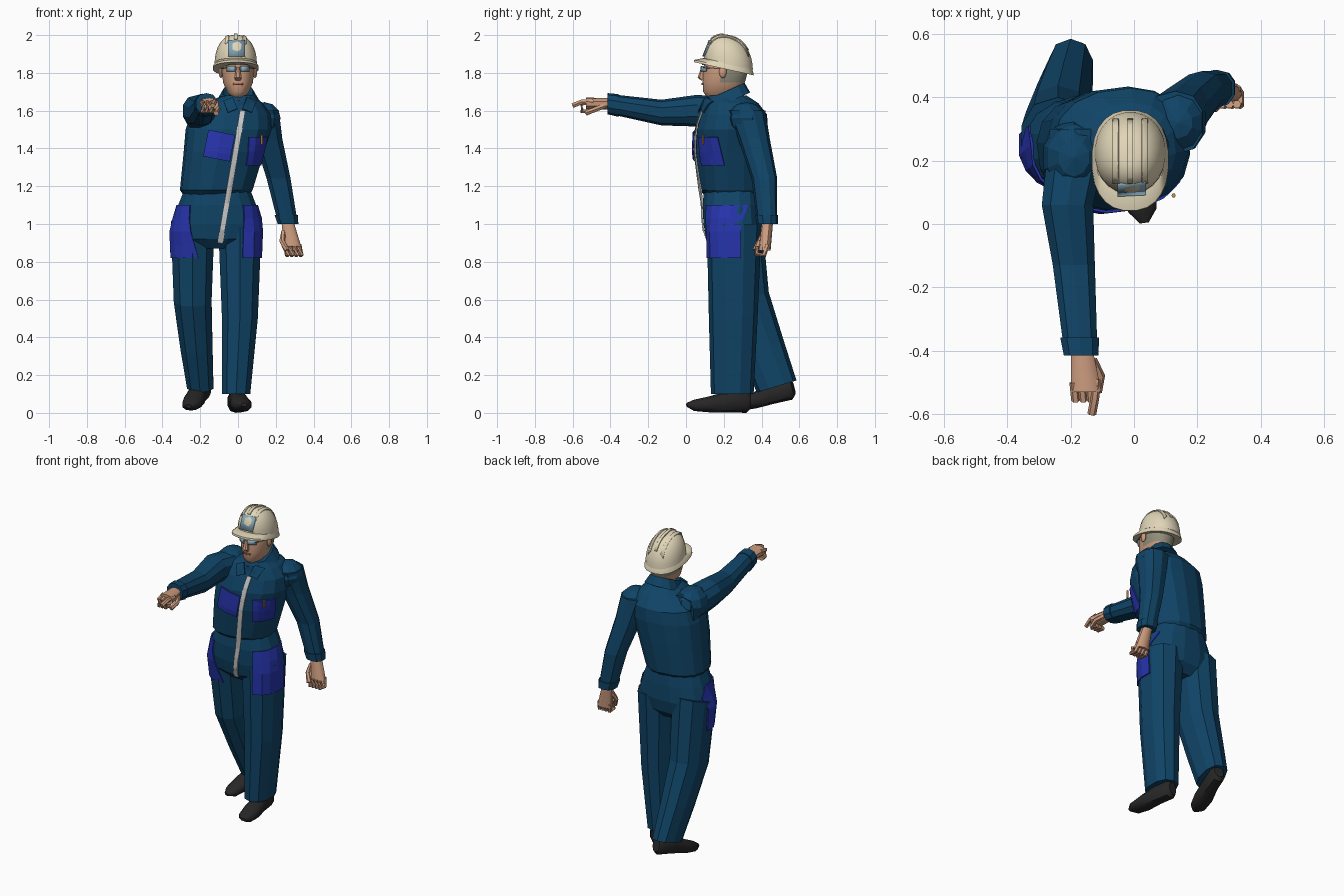
import bpy, bmesh, math
from mathutils import Vector, Matrix
from mathutils.bvhtree import BVHTree

X, Y, Z = Vector((1, 0, 0)), Vector((0, 1, 0)), Vector((0, 0, 1))

cube = bpy.data.objects.get("Cube")
if cube:
    bpy.data.objects.remove(cube, do_unlink=True)


def material(name, red, green, blue):
    colour = (red, green, blue, 1)
    mat = bpy.data.materials.new(name)
    mat.use_nodes = True
    mat.diffuse_color = colour
    mat.node_tree.nodes["Principled BSDF"].inputs["Base Color"].default_value = colour
    return mat


SUIT = material("navy_suit", .005, .058, .135)
POCKET = material("blue_pocket", .02, .035, .42)
ZIP = material("zip_grey", .6, .6, .6)
SHELL = material("helmet_cream", .75, .67, .48)
GLASS = material("pale_glass", .25, .41, .5)
SKIN = material("skin", .6, .33, .21)
HAIR = material("grey_hair", .28, .27, .2)
SHOE = material("black_leather", .02, .02, .02)
BRASS = material("brass", .55, .28, .06)
LIP = material("lip", .36, .13, .09)


def add_object(name, bm, mat):
    """Turn a bmesh into an object; only the suit and its plates stay flat."""
    bmesh.ops.recalc_face_normals(bm, faces=bm.faces[:])
    mesh = bpy.data.meshes.new(name)
    bm.to_mesh(mesh)
    bm.free()
    mesh.materials.append(mat)
    obj = bpy.data.objects.new(name, mesh)
    bpy.context.scene.collection.objects.link(obj)
    if mat not in (SUIT, POCKET, ZIP):
        bpy.ops.object.select_all(action='DESELECT')
        obj.select_set(True)
        bpy.context.view_layer.objects.active = obj
        bpy.ops.object.shade_smooth_by_angle(angle=math.radians(40))
    return obj


def bridge(name, rings, mat):
    """Join rings of points into a closed skin."""
    bm = bmesh.new()
    rows = [[bm.verts.new(point) for point in ring] for ring in rings]
    for low, high in zip(rows, rows[1:]):
        for i in range(len(low)):
            bm.faces.new((low[i - 1], low[i], high[i], high[i - 1]))
    bm.faces.new(rows[0])
    bm.faces.new(rows[-1])
    return add_object(name, bm, mat)


def loft(name, sections, mat, sides=12, u=X, v=Y, power=.85):
    """Each section is x, y, z, half width along u and half depth along v."""
    def rounded(value):
        return math.copysign(abs(value) ** power, value)

    angles = [math.tau * (i + .5) / sides for i in range(sides)]
    return bridge(name, [[Vector((x, y, z)) + u * width * rounded(math.cos(angle))
                          + v * depth * rounded(math.sin(angle)) for angle in angles]
                         for x, y, z, width, depth in sections], mat)


def limb(name, path, start, end, mat, u=X, v=Y):
    """Loft along a path whose half sizes run evenly from start to end."""
    sections = []
    for i, point in enumerate(path):
        size = Vector(start).lerp(Vector(end), i / (len(path) - 1))
        sections.append((*point, *size))
    return loft(name, sections, mat, 10, u, v)


def tube(name, points, radius, mat):
    """Slim round bar that follows a few points."""
    points = [Vector(point) for point in points]
    rings = []
    for i, point in enumerate(points):
        ahead = points[min(i + 1, len(points) - 1)] - points[max(i - 1, 0)]
        turn = ahead.to_track_quat('Z', 'Y').to_matrix()
        spokes = [Vector((math.cos(math.tau * k / 6), math.sin(math.tau * k / 6), 0)) for k in range(6)]
        rings.append([point + turn @ (spoke * radius) for spoke in spokes])
    return bridge(name, rings, mat)


def ball(name, centre, size, mat):
    bm = bmesh.new()
    place = Matrix.Translation(centre) @ Matrix.Diagonal((*size, 1))
    bmesh.ops.create_uvsphere(bm, u_segments=10, v_segments=6, radius=1, matrix=place)
    return add_object(name, bm, mat)


def drape(name, centre, width, height, targets, mat, toward=Y, up=Z, steps=4, gap=.007):
    """Thin plate pressed along a direction onto the target surfaces."""
    verts, polys = [], []
    for target in targets:
        base = len(verts)
        verts += [vert.co.copy() for vert in target.data.vertices]
        polys += [[base + i for i in poly.vertices] for poly in target.data.polygons]
    tree = BVHTree.FromPolygons(verts, polys)
    toward = toward.normalized()
    across = toward.cross(up)
    bm = bmesh.new()
    bmesh.ops.create_grid(bm, x_segments=steps, y_segments=steps, size=.5)
    for vert in bm.verts:
        point = Vector(centre) + across * width * vert.co.x + up * height * vert.co.y
        hit = tree.ray_cast(point - toward * .3, toward, .6)[0] or tree.find_nearest(point)[0]
        vert.co = hit - toward * gap
    plate = add_object(name, bm, mat)
    solid = plate.modifiers.new("thickness", 'SOLIDIFY')
    solid.thickness, solid.offset = .008, 0


# Coverall body, the jacket turned a little towards the pointing arm
jacket = loft("jacket", [
    (-.115, .245, 1.15, .17, .14), (-.115, .24, 1.18, .19, .17), (-.075, .235, 1.38, .21, .19),
    (-.05, .24, 1.5, .225, .19), (-.04, .25, 1.58, .21, .175), (-.02, .24, 1.64, .15, .14),
    (0, .22, 1.68, .08, .1)], SUIT, 16, Vector((1, .13, 0)), Vector((-.13, 1, 0)))
hips = loft("hips", [
    (-.11, .25, .87, .12, .1), (-.11, .25, .92, .225, .145), (-.11, .25, 1, .24, .16),
    (-.11, .245, 1.1, .21, .16), (-.11, .245, 1.2, .17, .15)], SUIT, 16)
right_leg = limb("right_trouser_leg", [(-.24, .26, 1), (-.24, .31, .6), (-.22, .4, .35), (-.2, .48, .14)],
                 (.12, .14), (.073, .105), SUIT, v=Y + Z * .3)
left_leg = limb("left_trouser_leg", [(.01, .255, 1), (.01, .25, .5), (-.01, .245, .1)],
                (.12, .145), (.078, .113), SUIT)
suit = [jacket, hips, right_leg, left_leg]

# Collar rising to the back, with two points in front
collar = loft("collar", [(0, .215, 1.64, .115, .125), (0, .205, 1.7, .08, .105),
                         (0, .205, 1.69, .065, .09)], SUIT, 14, v=Y + Z * .45)
for side, s in (("right", -1), ("left", 1)):
    drape(side + "_collar_point", (.01 + s * .05, .1, 1.63), .05, .06, [jacket, collar], SUIT,
          up=Z + X * s * .4, gap=.012)

# Sleeves with shoulder caps and cuffs
right_path = [(-.17, .3, 1.56), (-.21, .06, 1.6), (-.19, -.13, 1.59), (-.167, -.415, 1.637)]
left_path = [(.13, .32, 1.6), (.16, .36, 1.45), (.215, .415, 1.24), (.265, .43, 1)]
for side, path, start, depth in (("right", right_path, (.1, .1), Z), ("left", left_path, (.09, .1), Y)):
    limb(side + "_sleeve", path, start, (.054, .052), SUIT, v=depth)
    wrist, elbow = Vector(path[-1]), Vector(path[-2])
    limb(side + "_cuff", [wrist, wrist.lerp(elbow, .2)], (.057, .056), (.064, .06), SUIT, v=depth)
ball("right_shoulder", (-.19, .21, 1.59), (.1, .12, .1), SUIT)
ball("left_shoulder", (.14, .32, 1.56), (.09, .1, .085), SUIT)

# Zip, pockets and pen
drape("zip", (-.035, .1, 1.25), .028, .7, suit, ZIP, up=Z + X * .17, steps=10)
drape("right_chest_pocket", (-.1, .06, 1.415), .14, .14, suit, POCKET, up=Z + X * .2)
drape("left_chest_pocket", (.105, .12, 1.385), .14, .15, suit, POCKET, Y - X)
for side, s in (("right", -1), ("left", 1)):
    drape(side + "_hip_pocket", (s * .19 - .113, .2, .96), .2, .28, suit, POCKET, Y * .65 - X * s * .75)
tube("pen", [(.125, .09, 1.42), (.125, .09, 1.47)], .007, BRASS)

# Shoes, built with the heel at the origin and the toe forward
profile = [(0, .06, .03, .04), (.02, .06, .045, .06), (.12, .06, .047, .057),
           (.22, .045, .057, .042), (.3, .04, .047, .03), (.34, .043, .015, .01)]
for side, heel, yaw, pitch in (("left", (-.015, .34, 0), 8, 0), ("right", (-.178, .582, .075), -14, 14)):
    shoe = loft(side + "_shoe", [(0, -along, z, wide, high) for along, z, wide, high in profile],
                SHOE, 10, v=Z)
    shoe.data.transform(Matrix.Translation(heel) @ Matrix.Rotation(math.radians(yaw), 4, 'Z')
                        @ Matrix.Rotation(math.radians(pitch), 4, 'X'))

# Head, with hair chosen by position on the skull
head = loft("head", [
    (0, .22, 1.58, .06, .07), (0, .21, 1.66, .06, .075), (0, .185, 1.677, .04, .08),
    (0, .19, 1.7, .06, .1), (0, .2, 1.75, .08, .113), (0, .21, 1.81, .087, .12),
    (0, .21, 1.9, .08, .11)], SKIN, 20, power=.9)
head.data.materials.append(HAIR)
for face in head.data.polygons:
    if face.center.y > .2 and face.center.z > 1.75:
        face.material_index = 1
loft("nose", [(0, .09, 1.76, .015, .01), (0, .08, 1.775, .02, .02), (0, .09, 1.83, .01, .01)], SKIN, 8)
drape("mouth", (0, .1, 1.742), .05, .01, [head], LIP, gap=.002)
for side, s in (("right", -1), ("left", 1)):
    ball(side + "_ear", (s * .09, .195, 1.805), (.012, .02, .033), SKIN)
    drape(side + "_lens", (s * .037, .1, 1.822), .045, .028, [head], GLASS, steps=2, gap=.012)
    drape(side + "_eyebrow", (s * .037, .1, 1.846), .05, .01, [head], HAIR)
    tube(side + "_glasses_arm", [(s * .06, .09, 1.828), (s * .093, .19, 1.822)], .003, HAIR)

# Hard hat: tilted brim, rounded dome, ribs and front plate
tilt = Y - Z * .22
loft("helmet_brim", [(-.012, .2, 1.822, .122, .16), (-.012, .2, 1.834, .12, .158),
                     (-.012, .22, 1.85, .11, .13)], SHELL, 24, v=tilt)
arc = [math.pi / 2 * i / 8 for i in range(8)]
dome = loft("helmet_dome", [(-.012, .225, 1.845 + .152 * math.sin(a), .113 * math.cos(a) ** .8,
                             .13 * math.cos(a) ** .8) for a in arc], SHELL, 24, v=tilt, power=.95)
for name, offset in (("right", -.045), ("middle", 0), ("left", .045)):
    drape(name + "_rib", (offset - .012, .23, 1.95), .018, .2, [dome], SHELL, -Z, Y, 10, .003)
drape("helmet_plate", (-.007, .1, 1.93), .09, .085, [dome], GLASS, steps=1, gap=.014)


# Hands: curled fingers and thumb, one index finger held out
def hand(side, s, wrist, forward, palm, pointing):
    def at(across, along, under):
        return Vector(wrist) + X * across + forward * along + palm * under

    limb(side + "_palm", [at(0, 0, 0), at(0, .07, 0), at(0, .14, 0)], (.035, .03), (.05, .032),
         SKIN, v=palm)
    for k, name in enumerate(("index", "middle", "ring", "little")):
        spread = s * .024 * (k - 1.5)
        curl = [at(spread, .11, -.01), at(spread, .165, 0), at(spread, .16, .04), at(spread, .12, .04)]
        if pointing and name == "index":
            curl = [at(spread, .1, -.01), at(spread * .7, .16, -.01), at(spread * .3, .21, .01)]
        tube(side + "_" + name + "_finger", curl, .014, SKIN)
    tube(side + "_thumb", [at(-s * .03, .04, .01), at(-s * .05, .09, .03), at(-s * .035, .14, .05)],
         .015, SKIN)


hand("right", -1, (-.165, -.39, 1.637), X * .1 - Y, -Z, True)
hand("left", 1, (.265, .43, 1), X * .2 - Y * .1 - Z, -Y, False)
